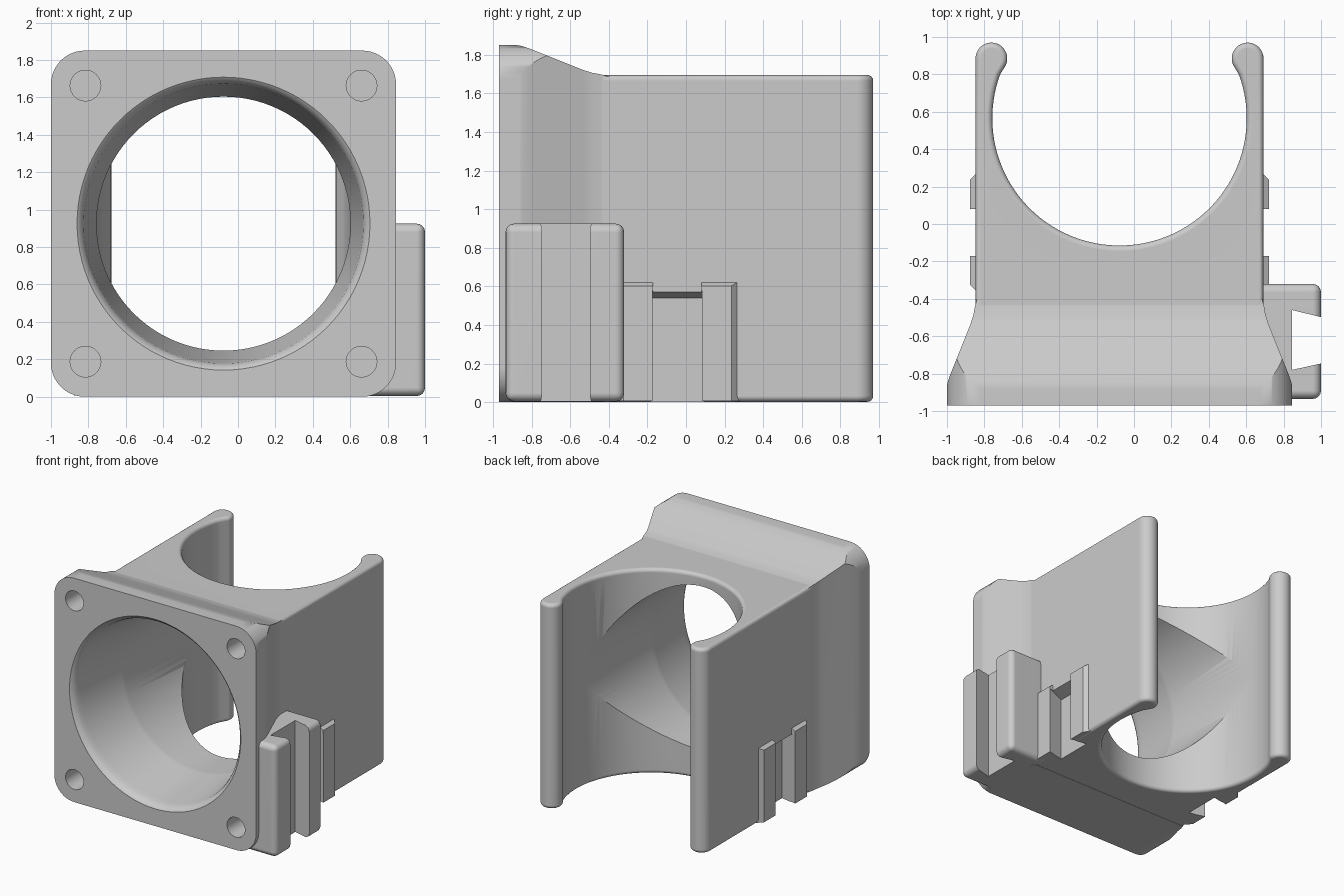
import bpy, bmesh
from math import sin, cos, pi, radians

cube = bpy.data.objects.get("Cube")
if cube:
    bpy.data.objects.remove(cube, do_unlink=True)

XC, ZC = -0.0775, 0.925          # axis of the round bore
ORDER = {"x": lambda a, b, w: (w, a, b),
         "y": lambda a, b, w: (a, w, b),
         "z": lambda a, b, w: (a, b, w)}


def to_object(name, bm):
    bmesh.ops.recalc_face_normals(bm, faces=bm.faces[:])
    mesh = bpy.data.meshes.new(name)
    bm.to_mesh(mesh)
    bm.free()
    ob = bpy.data.objects.new(name, mesh)
    bpy.context.collection.objects.link(ob)
    return ob


def prism(name, outline, axis, lo, hi, rim=0, bevel_all=0):
    """Extrude a 2D outline along an axis, optionally rounding edges."""
    bm = bmesh.new()
    place = ORDER[axis]
    low = [bm.verts.new(place(a, b, lo)) for a, b in outline]
    high = [bm.verts.new(place(a, b, hi)) for a, b in outline]
    bm.faces.new(low)
    bm.faces.new(high)
    n = len(outline)
    for i in range(n):
        j = (i + 1) % n
        bm.faces.new((low[i], low[j], high[j], high[i]))
    bmesh.ops.recalc_face_normals(bm, faces=bm.faces[:])
    k = "xyz".index(axis)
    edges = [e for e in bm.edges
             if bevel_all or abs(e.verts[0].co[k] - e.verts[1].co[k]) < 1e-5]
    if rim or bevel_all:
        bmesh.ops.bevel(bm, geom=edges, offset=rim or bevel_all, segments=4,
                        profile=0.5, affect="EDGES", clamp_overlap=True)
    return to_object(name, bm)


def combine(target, tool, operation):
    mod = target.modifiers.new(operation.title(), "BOOLEAN")
    mod.operation, mod.solver, mod.object = operation, "EXACT", tool
    mod.use_hole_tolerant = True
    bpy.ops.object.select_all(action="DESELECT")
    bpy.context.view_layer.objects.active = target
    target.select_set(True)
    bpy.ops.object.modifier_apply(modifier=mod.name)
    bpy.data.objects.remove(tool, do_unlink=True)


def arc(cx, cy, r, start, end, steps):
    return [(cx + r * cos(radians(start + (end - start) * i / steps)),
             cy + r * sin(radians(start + (end - start) * i / steps)))
            for i in range(steps + 1)]


def both_sides(half):
    return ([(XC + u, y) for u, y in half]
            + [(XC - u, y) for u, y in reversed(half)])


def slope_top(ob, base, slope):
    """Tilt the upper end of a part across its distance from the side wall."""
    for v in ob.data.vertices:
        if v.co.z > 0.3:
            v.co.z = base + slope * (abs(v.co.x - XC) - 0.77)


# Main body: block with an open round cradle and bulbed arm tips
half = [(0.77, -0.9)] + arc(0.685, 0.885, 0.085, 0, 205, 18)
half += arc(0, 0.565, 0.68, 20, -88, 36)
body = prism("fan_duct_body", both_sides(half), "z", 0.002, 1.695, rim=0.03)

# Dovetail grooves in both side walls, each between two small rails
rail = [(0.7, 0.08), (0.8, 0.08), (0.8, 0.235), (0.755, 0.28), (0.7, 0.28)]
groove = [(0.66, -0.2), (0.83, -0.167), (0.83, 0.077), (0.66, 0.11)]
for s in (1, -1):
    for flip in (False, True):
        pts = [(XC + s * u, -0.09 - y if flip else y) for u, y in rail]
        ob = prism("small_rail", pts, "z", 0.005, 0.62)
        slope_top(ob, 0.62, -0.6)
        combine(body, ob, "UNION")
    ob = prism("rail_groove", [(XC + s * u, y) for u, y in groove], "z", -0.2, 0.57)
    slope_top(ob, 0.57, 0.27)
    combine(body, ob, "DIFFERENCE")

# Flange: square mounting plate flaring out of the body
flare = [(0.935, -1), (0.927, -0.89), (0.92, -0.85), (0.907, -0.81),
         (0.887, -0.76), (0.795, -0.53), (0.781, -0.485),
         (0.773, -0.44), (0.76, -0.395)]
flange = prism("flange", both_sides(flare), "z", -0.1, 2)
side = [(y, ZC + u) for u, y in flare] + [(-0.395, -0.1), (-1, -0.1)]
combine(flange, prism("flange_side", side, "x", -1.5, 1.5), "INTERSECT")
plate = []
for i, (sx, sz) in enumerate([(1, 1), (-1, 1), (-1, -1), (1, -1)]):
    plate += arc(XC + sx * 0.7425, ZC + sz * 0.745, 0.18, i * 90, i * 90 + 90, 12)
combine(flange, prism("flange_corners", plate, "y", -0.97, 0), "INTERSECT")
combine(body, flange, "UNION")

# Large dovetail bracket on the left side
block = [(0.6, -0.935), (1, -0.935), (1, -0.32), (0.6, -0.32)]
bracket = prism("bracket", block, "z", 0.003, 0.925, bevel_all=0.045)
slot = [(0.845, -0.46), (1.05, -0.51), (1.05, -0.735), (0.845, -0.78)]
combine(bracket, prism("bracket_slot", slot, "z", -0.2, 1.2), "DIFFERENCE")
combine(body, bracket, "UNION")

# Tapered round bore with a softened lip
bm = bmesh.new()
profile = [(0, -1), (0.79, -1), (0.79, -0.975), (0.772, -0.962), (0.758, -0.945),
           (0.748, -0.92), (0.742, -0.88), (0.681, -0.44), (0.679, -0.42),
           (0.679, -0.4), (0.679, 0.565), (0, 0.565)]
verts = [bm.verts.new((XC + r, y, ZC)) for r, y in profile]
edges = [bm.edges.new(pair) for pair in zip(verts, verts[1:])]
bmesh.ops.spin(bm, geom=verts + edges, cent=(XC, 0, ZC), axis=(0, 1, 0),
               angle=2 * pi, steps=96)
bmesh.ops.remove_doubles(bm, verts=bm.verts[:], dist=1e-4)
combine(body, to_object("bore", bm), "DIFFERENCE")

# Blind screw holes in the flange corners
for sx in (1, -1):
    for sz in (1, -1):
        ring = arc(XC + sx * 0.738, ZC + sz * 0.738, 0.082, 0, 348.75, 31)
        combine(body, prism("screw_hole", ring, "y", -1.1, -0.67), "DIFFERENCE")

# Single grey plastic colour
grey = bpy.data.materials.new("grey_plastic")
grey.use_nodes = True
colour = (0.6, 0.6, 0.6, 1)
grey.diffuse_color = colour
shader = next(n for n in grey.node_tree.nodes if n.type == "BSDF_PRINCIPLED")
shader.inputs["Base Color"].default_value = colour
body.data.materials.clear()
body.data.materials.append(grey)
for face in body.data.polygons:
    face.material_index = 0

# Smooth rounds, crisp edges
bpy.ops.object.select_all(action="DESELECT")
body.select_set(True)
bpy.context.view_layer.objects.active = body
bpy.ops.object.shade_smooth_by_angle(angle=radians(30))
weighted = body.modifiers.new("Weighted Normal", "WEIGHTED_NORMAL")
weighted.keep_sharp = True
